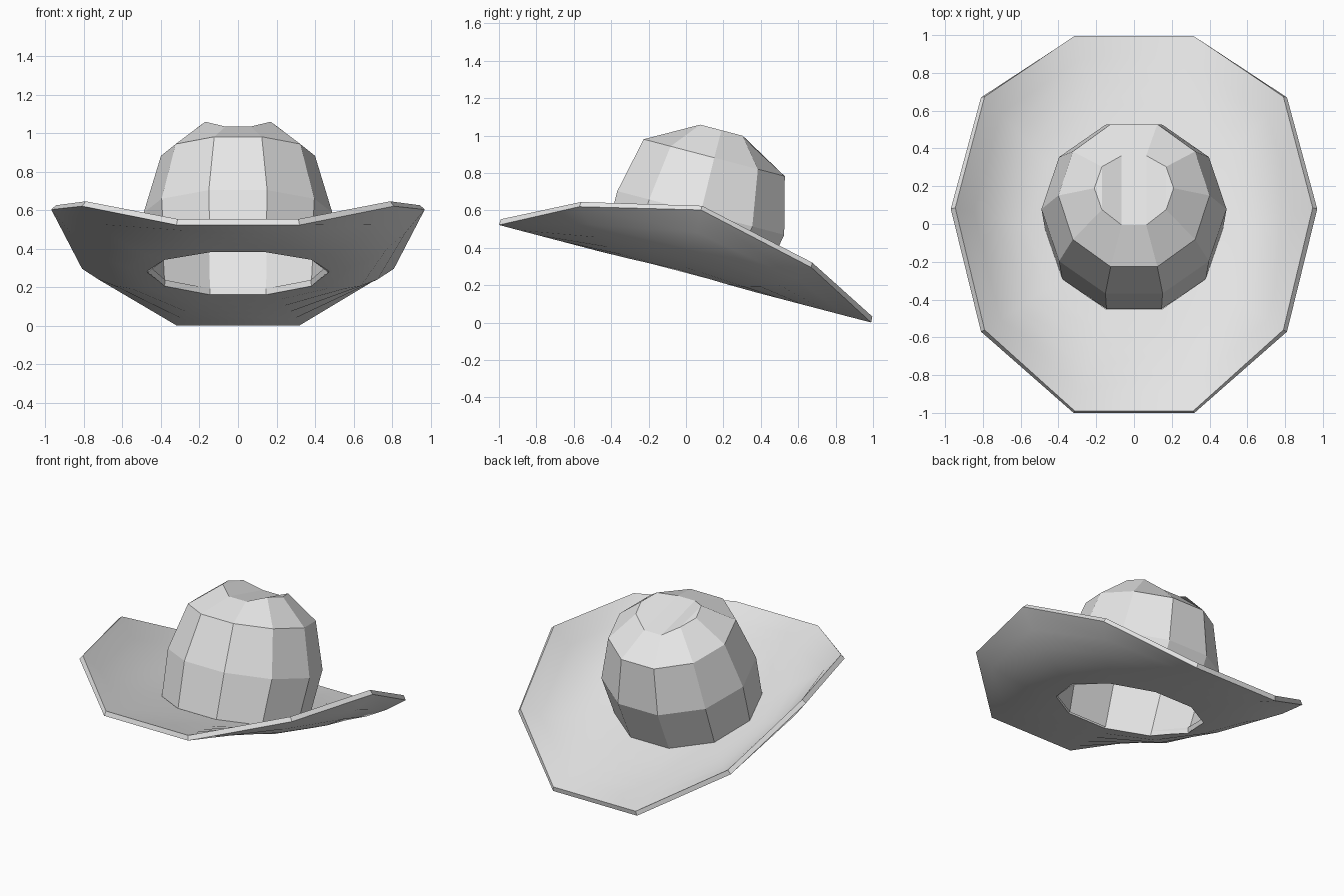
import bpy
import bmesh
from math import sin, cos, pi, atan
from mathutils import Matrix, Vector

SIDES = 10
SLOPE = 0.262          # the whole hat leans back
BASE_Z = 0.26

cube = bpy.data.objects.get("Cube")
if cube:
    bpy.data.objects.remove(cube)

felt = bpy.data.materials.new("light grey felt")
felt.use_nodes = True
felt.diffuse_color = (0.8, 0.8, 0.8, 1)
felt.node_tree.nodes["Principled BSDF"].inputs["Base Color"].default_value = (0.8, 0.8, 0.8, 1)


def decagon(width, depth, shift, height):
    return [Vector((width * cos(2 * pi * i / SIDES),
                    depth * sin(2 * pi * i / SIDES) + shift, height))
            for i in range(SIDES)]


def bridge(bm, lower, upper):
    for i in range(SIDES):
        j = (i + 1) % SIDES
        bm.faces.new((lower[i], lower[j], upper[j], upper[i]))


def finish(bm, name):
    mesh = bpy.data.meshes.new(name)
    bm.to_mesh(mesh)
    bm.free()
    mesh.materials.append(felt)
    obj = bpy.data.objects.new(name, mesh)
    bpy.context.collection.objects.link(obj)
    return obj


# Brim: rings from the head opening to the outline, sides curling upward
right_half = [(0.97, 0.08), (0.81, 0.67), (0.32, 0.99)]
front_half = [(0.32, -1.0), (0.81, -0.57)]
outline = (right_half + [(-x, y) for x, y in right_half[::-1]]
           + [(-x, y) for x, y in front_half[::-1]] + front_half)
opening = [(p.x, p.y) for p in decagon(0.472, 0.443, -0.04, 0)]


def brim_point(i, t):
    x = opening[i][0] * (1 - t) + outline[i][0] * t
    y = opening[i][1] * (1 - t) + outline[i][1] * t
    curl = 0.81 * max(0, abs(x) - 0.3) ** 2 * (0.5 + 0.5 * t)
    return (x, y, BASE_Z - SLOPE * y + curl)


bm = bmesh.new()
rings = [[bm.verts.new(brim_point(i, k / 5)) for i in range(SIDES)] for k in range(6)]
for inner, outer in zip(rings, rings[1:]):
    bridge(bm, outer, inner)
brim = finish(bm, "brim")
bpy.ops.object.select_all(action='DESELECT')
brim.select_set(True)
bpy.context.view_layer.objects.active = brim
solid = brim.modifiers.new("felt thickness", 'SOLIDIFY')
solid.thickness = 0.033
solid.offset = 1
bpy.ops.object.modifier_apply(modifier=solid.name)
bpy.ops.object.shade_smooth_by_angle(angle=pi / 6)

# Crown: tapered rings (width, depth, shift, height) with a pinched, dented top
bm = bmesh.new()
rings = []
for ring in ((0.47, 0.453, -0.035, 0), (0.49, 0.485, -0.005, 0.33),
             (0.4, 0.41, -0.01, 0.634), (0.21, 0.2, -0.01, 0.786)):
    rings.append([bm.verts.new(p) for p in decagon(*ring)])
for lower, upper in zip(rings, rings[1:]):
    bridge(bm, lower, upper)
top = rings[-1]
for v in top:
    if abs(v.co.x) < 0.1:
        v.co.z -= 0.045        # crease running front to back

# Strips across the top, from the right side to the left
bm.faces.new((top[0], top[1], top[9]))
for i in range(1, 4):
    bm.faces.new((top[i], top[i + 1], top[9 - i], top[10 - i]))
bm.faces.new((top[4], top[5], top[6]))
bm.transform(Matrix.Translation((0, 0, BASE_Z + 0.006)) @ Matrix.Rotation(-atan(SLOPE), 4, 'X'))
crown = finish(bm, "crown")
